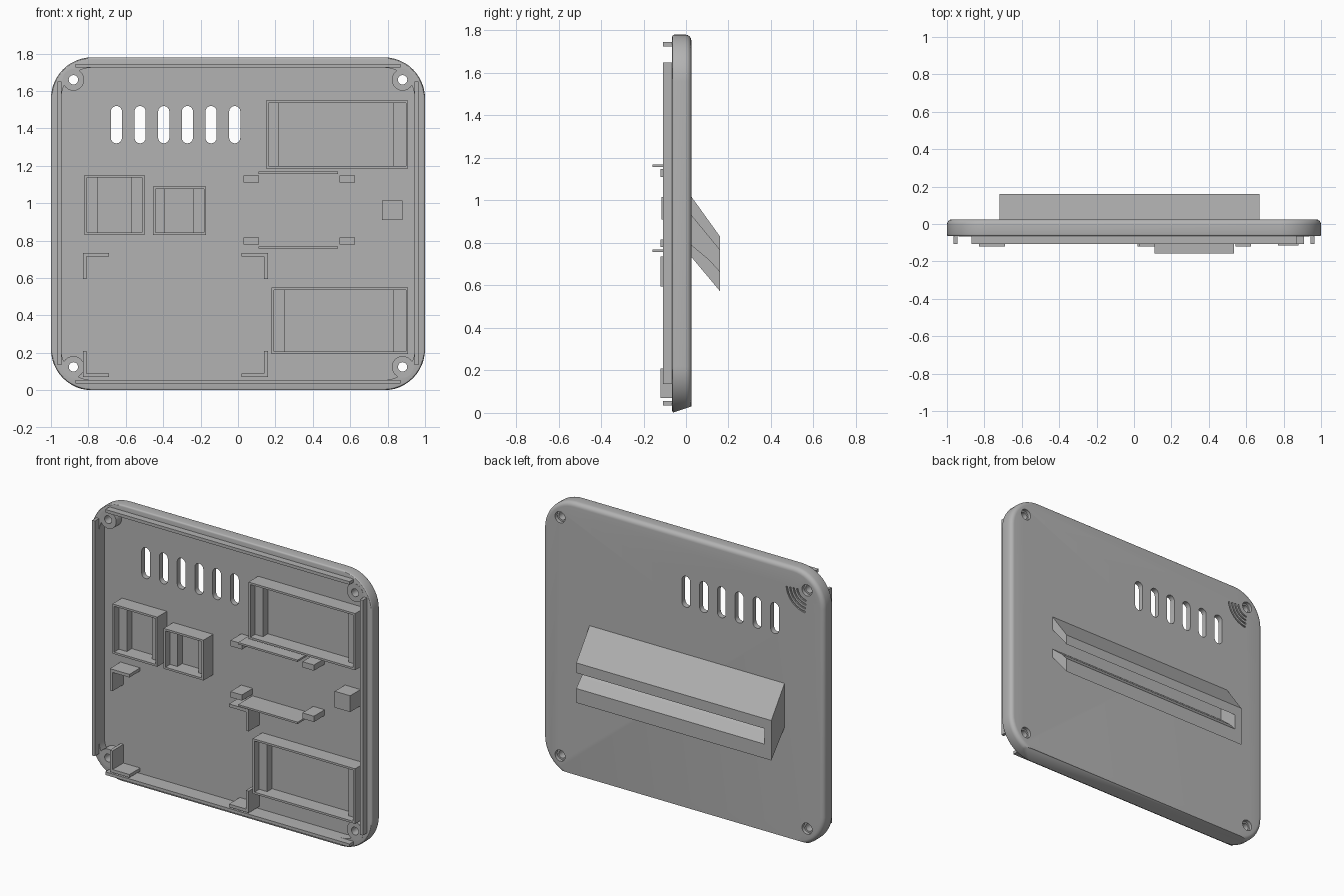
import bpy, bmesh
from math import sin, cos, pi, radians
from mathutils import Vector

if "Cube" in bpy.data.objects:
    bpy.data.objects.remove(bpy.data.objects["Cube"])

grey = bpy.data.materials.new("plain grey plastic")
grey.use_nodes = True
COLOR = (0.45, 0.45, 0.45, 1)
grey.diffuse_color = COLOR
grey.node_tree.nodes["Principled BSDF"].inputs["Base Color"].default_value = COLOR

HEIGHT, RADIUS = 1.78, 0.22
FRONT, BACK, FLOOR = -0.065, 0.025, -0.01
SCREWS = [(x, z) for x in (-0.88, 0.88) for z in (0.125, 1.66)]


def finish(name, bm):
    bmesh.ops.recalc_face_normals(bm, faces=bm.faces)
    mesh = bpy.data.meshes.new(name)
    bm.to_mesh(mesh)
    bm.free()
    mesh.materials.append(grey)
    obj = bpy.data.objects.new(name, mesh)
    bpy.context.collection.objects.link(obj)
    return obj


def loft(bm, rings, closed=False):
    """Skin a list of point rings, with end caps unless closed on itself."""
    loops = [[bm.verts.new(p) for p in ring] for ring in rings]
    pairs = list(zip(loops, loops[1:])) + ([(loops[-1], loops[0])] if closed else [])
    for a, b in pairs:
        for i in range(len(a)):
            j = (i + 1) % len(a)
            bm.faces.new((a[i], a[j], b[j], b[i]))
    if not closed:
        bm.faces.new(loops[0])
        bm.faces.new(loops[-1])


def prism(bm, outline, y0, y1):
    loft(bm, [[(x, y, z) for x, z in outline] for y in (y0, y1)])


def box(bm, x0, x1, z0, z1, y0, y1=FLOOR + 0.005):
    prism(bm, [(x0, z0), (x1, z0), (x1, z1), (x0, z1)], y0, y1)


def circle(x, z, r, n=24):
    return [(x + r * cos(2 * pi * i / n), z + r * sin(2 * pi * i / n)) for i in range(n)]


def rounded_ring(inset, y, n=12):
    r, ring = RADIUS - inset, []
    for k, (sx, sz) in enumerate([(1, 1), (-1, 1), (-1, -1), (1, -1)]):
        cx, cz = sx * (1 - RADIUS), HEIGHT / 2 + sz * (HEIGHT / 2 - RADIUS)
        for i in range(n + 1):
            a = (k + i / n) * pi / 2
            ring.append((cx + r * cos(a), y, cz + r * sin(a)))
    return ring


def cut(target, bm):
    cutter = finish("cutter", bm)
    cutter.hide_render = True
    mod = target.modifiers.new("cut", "BOOLEAN")
    mod.object, mod.operation, mod.solver = cutter, "DIFFERENCE", "EXACT"
    bpy.context.view_layer.objects.active = target
    bpy.ops.object.modifier_apply(modifier=mod.name)
    bpy.data.objects.remove(cutter)


# Tray shell: rounded back edge, outer wall, rim, cavity wall and floor
bm = bmesh.new()
fillet, soft = 0.028, 0.01
sections = [(fillet * (1 - sin(a)), BACK - fillet * (1 - cos(a)))
            for a in [i * pi / 12 for i in range(7)]]
sections += [(soft * (1 - cos(a)), FRONT + soft * (1 - sin(a)))
             for a in [i * pi / 6 for i in range(4)]]
sections += [(0.055, FRONT), (0.055, FLOOR)]
loft(bm, [rounded_ring(*s) for s in sections])
# Slanted underside
bmesh.ops.bisect_plane(bm, geom=bm.verts[:] + bm.edges[:] + bm.faces[:], dist=1e-5,
                       plane_co=(0, FRONT, 0.0), plane_no=Vector((0, 0.03, -0.09)).normalized(),
                       clear_outer=True)
bmesh.ops.holes_fill(bm, edges=[e for e in bm.edges if e.is_boundary], sides=0)
shell = finish("tray_shell", bm)

# Vent slots
bm = bmesh.new()
for i in range(6):
    x = -0.65 + i * 0.1265
    arc = [(0.03 * cos(i * pi / 8), 0.03 * sin(i * pi / 8)) for i in range(9)]
    slot = [(x + u, 1.49 + v) for u, v in arc] + [(x - u, 1.35 - v) for u, v in arc]
    prism(bm, slot, -0.1, 0.1)
cut(shell, bm)

# Screw holes, then wider recesses for the screw heads
for r, y0 in ((0.025, -0.1), (0.036, 0.003)):
    bm = bmesh.new()
    for x, z in SCREWS:
        prism(bm, circle(x, z, r), y0, 0.1)
    cut(shell, bm)

# Engraved signal arcs beside one screw
bm = bmesh.new()
for r in (0.065, 0.09, 0.115, 0.14):
    angles = [radians(275 + i * 8) for i in range(11)]
    band = [(-0.88 + r * cos(a), 1.66 + r * sin(a)) for a in angles]
    band += [(-0.88 + (r + 0.01) * cos(a), 1.66 + (r + 0.01) * sin(a)) for a in reversed(angles)]
    prism(bm, band, BACK - 0.008, 0.1)
cut(shell, bm)

# Screw bosses
bm = bmesh.new()
for x, z in SCREWS:
    loft(bm, [[(u, y, v) for u, v in circle(x, z, r)] for r, y in
              ((0.058, FLOOR + 0.005), (0.058, FRONT - 0.001),
               (0.025, FRONT - 0.001), (0.025, FLOOR + 0.005))], closed=True)
bosses = finish("screw_bosses", bm)

# Raised lip along the four sides, open at the corners
bm = bmesh.new()
for s in (-1, 1):
    box(bm, *sorted((s * 0.945, s * 0.965)), 0.135, 1.65, -0.108, FRONT + 0.01)
    mid = HEIGHT / 2 + s * 0.845
    box(bm, -0.87, 0.87, mid - 0.01, mid + 0.01, -0.108, FRONT + 0.01)
finish("rim_lip", bm)


# Component frames with an inner ledge at each end
def frame(name, x0, x1, z0, z1, left, right, wall=0.013, top=-0.108):
    bm = bmesh.new()
    rings = []
    for d, y in ((0, FLOOR + 0.005), (0, top), (wall, top), (wall, FLOOR + 0.005)):
        rings.append([(x0 + d, y, z0 + d), (x1 - d, y, z0 + d),
                      (x1 - d, y, z1 - d), (x0 + d, y, z1 - d)])
    loft(bm, rings, closed=True)
    box(bm, x0 + wall / 2, left, z0 + wall / 2, z1 - wall / 2, -0.06)
    box(bm, right, x1 - wall / 2, z0 + wall / 2, z1 - wall / 2, -0.06)
    finish(name, bm)


frame("upper_display_frame", 0.15, 0.91, 1.185, 1.55, 0.22, 0.83)
frame("lower_display_frame", 0.18, 0.91, 0.195, 0.55, 0.25, 0.83)
frame("large_socket_frame", -0.82, -0.5, 0.83, 1.15, -0.75, -0.57)
frame("small_socket_frame", -0.455, -0.17, 0.83, 1.09, -0.39, -0.24)

# Clip rails and their support blocks
bm = bmesh.new()
for rail, block in ((1.157, 1.11), (0.757, 0.78)):
    box(bm, 0.11, 0.535, rail, rail + 0.012, -0.157)
    for x in (0.03, 0.543):
        box(bm, x, x + 0.082, block, block + 0.037, -0.12)
finish("clip_rails", bm)

bm = bmesh.new()
box(bm, 0.77, 0.88, 0.91, 1.015, -0.115)
finish("support_block", bm)

# Corner brackets
bm = bmesh.new()
for x, sx in ((-0.83, 1), (0.16, -1)):
    for z, sz in ((0.735, -1), (0.07, 1)):
        ell = [(0, 0), (0.14, 0), (0.14, 0.02), (0.02, 0.02), (0.02, 0.14), (0, 0.14)]
        prism(bm, [(x + sx * u, z + sz * v) for u, v in ell], -0.12, FLOOR + 0.005)
finish("corner_brackets", bm)

# Slanted rear holder: two jaws open at one end, closed by a cap at the other
bm = bmesh.new()
Y = 0.16
upper = [(0.02, 1.025), (Y, 0.83), (Y, 0.765), (0.02, 0.935)]
lower = [(0.02, 0.795), (0.11, 0.72), (Y, 0.665), (Y, 0.573), (0.02, 0.74)]
whole = [(0.02, 1.025), (Y, 0.83), (Y, 0.573), (0.02, 0.74)]
for side, x0, x1 in ((upper, -0.67, 0.67), (lower, -0.67, 0.67), (whole, -0.72, -0.67)):
    loft(bm, [[(x, y, z) for y, z in side] for x in (x0, x1)])
finish("rear_holder", bm)

# Smooth the curved edges
for obj in (shell, bosses):
    bpy.ops.object.select_all(action="DESELECT")
    obj.select_set(True)
    bpy.context.view_layer.objects.active = obj
    bpy.ops.object.shade_smooth_by_angle(angle=radians(30))
